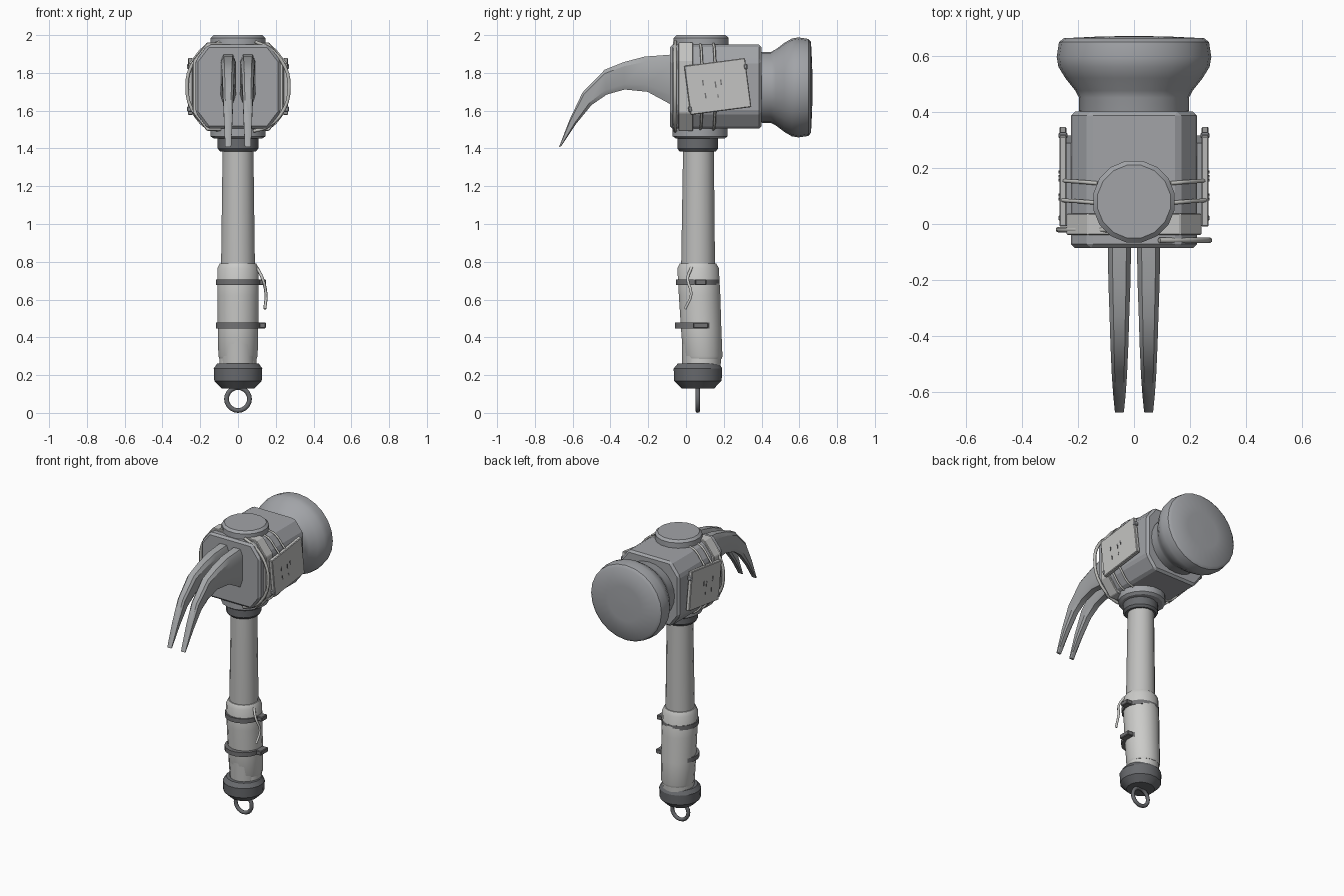
import bpy, bmesh, math
from mathutils import Matrix, Vector

if "Cube" in bpy.data.objects:
    bpy.data.objects.remove(bpy.data.objects["Cube"])


def mat(name, r, g, b):
    m = bpy.data.materials.new(name)
    m.diffuse_color = (r, g, b, 1)
    m.use_nodes = True
    m.node_tree.nodes["Principled BSDF"].inputs["Base Color"].default_value = m.diffuse_color
    return m


STEEL = mat("head steel", 0.36, 0.37, 0.39)
CLAW = mat("claw steel", 0.38, 0.39, 0.40)
DARK = mat("dark metal", 0.14, 0.145, 0.155)
BAND = mat("band grey", 0.17, 0.17, 0.175)
WOOD = mat("pale handle", 0.52, 0.52, 0.51)
WRAP = mat("grip wrap", 0.60, 0.60, 0.585)
PLATE = mat("patch plate", 0.55, 0.55, 0.54)
CORD = mat("cord", 0.50, 0.50, 0.48)


def finish(name, bm, m, bevel=0, smooth=None):
    bmesh.ops.recalc_face_normals(bm, faces=bm.faces[:])
    me = bpy.data.meshes.new(name)
    bm.to_mesh(me)
    bm.free()
    me.materials.append(m)
    ob = bpy.data.objects.new(name, me)
    bpy.context.collection.objects.link(ob)
    if bevel:
        mod = ob.modifiers.new("bevel", 'BEVEL')
        mod.width = bevel
        mod.segments = 1
        mod.limit_method = 'ANGLE'
    if smooth:
        bpy.ops.object.select_all(action='DESELECT')
        ob.select_set(True)
        bpy.context.view_layer.objects.active = ob
        bpy.ops.object.shade_smooth_by_angle(angle=math.radians(smooth))
    return ob


def skin(name, rings, m, bevel=0, smooth=None):
    """Join equal closed rings of points into a capped solid."""
    bm = bmesh.new()
    rs = [[bm.verts.new(p) for p in r] for r in rings]
    n = len(rs[0])
    for a, b in zip(rs, rs[1:]):
        for i in range(n):
            bm.faces.new((a[i], a[(i + 1) % n], b[(i + 1) % n], b[i]))
    bm.faces.new(rs[0])
    bm.faces.new(rs[-1])
    return finish(name, bm, m, bevel, smooth)


def lathe(name, prof, m, n=16, smooth=35):
    """Upright turned part from (radius, z, centre y) stations."""
    rings = [[(r * math.cos(t), cy + r * math.sin(t), z)
              for t in [2 * math.pi * (i + 0.5) / n for i in range(n)]] for r, z, cy in prof]
    return skin(name, rings, m, 0, smooth)


def box(name, loc, size, m, rot=0, bevel=0):
    bm = bmesh.new()
    bmesh.ops.create_cube(bm, size=1)
    bm.transform(Matrix.Translation(loc) @ Matrix.Rotation(rot, 4, 'X') @ Matrix.Diagonal((*size, 1)))
    return finish(name, bm, m, bevel)


def cord(name, pts, r, m=CORD):
    cu = bpy.data.curves.new(name, 'CURVE')
    cu.dimensions = '3D'
    cu.bevel_depth = r
    cu.bevel_resolution = 1
    cu.resolution_u = 3
    cu.use_fill_caps = True
    sp = cu.splines.new('BEZIER')
    sp.bezier_points.add(len(pts) - 1)
    for bp, p in zip(sp.bezier_points, pts):
        bp.co = p
        bp.handle_left_type = bp.handle_right_type = 'AUTO'
    cu.materials.append(m)
    ob = bpy.data.objects.new(name, cu)
    bpy.context.collection.objects.link(ob)
    return ob


ZC = 1.727  # head axis height


def octagon(hx, hz, cx, cz, y):
    q = [(hx, hz - cz), (hx - cx, hz)]
    pts = q + [(-x, z) for x, z in q[::-1]]
    pts += [(-x, -z) for x, z in pts]
    return [(x, y, ZC + z) for x, z in pts]


# Head block and the pale strap around its front
skin("head_block", [octagon(0.225, 0.222, 0.065, 0.085, y) for y in (-0.085, 0.40)], STEEL, 0.014)
skin("head_strap", [octagon(0.24, 0.234, 0.075, 0.095, y) for y in (-0.04, 0.038)], PLATE, 0.004)

# Striking face, turned about the y axis
face = [(0.18, 0.38), (0.192, 0.405), (0.192, 0.45), (0.205, 0.475), (0.24, 0.52), (0.264, 0.56),
        (0.27, 0.595), (0.262, 0.648), (0.245, 0.662), (0.12, 0.668), (0.01, 0.67)]
N = 24
skin("striking_face", [[(1.02 * r * math.cos(2 * math.pi * i / N), y,
                         ZC - 0.004 + 0.98 * r * math.sin(2 * math.pi * i / N))
                        for i in range(N)] for r, y in face], STEEL, 0, 40)

# Two curved claw prongs: (upper y, z), (lower y, z), half width
claw = [((-0.06, 1.898), (-0.06, 1.622), 0.042), ((-0.22, 1.886), (-0.204, 1.70), 0.039),
        ((-0.33, 1.857), (-0.325, 1.712), 0.035), ((-0.43, 1.817), (-0.42, 1.685), 0.032),
        ((-0.548, 1.696), (-0.50, 1.63), 0.027), ((-0.616, 1.553), (-0.582, 1.53), 0.022),
        ((-0.672, 1.408), (-0.662, 1.41), 0.016)]
for s in (-1, 1):
    rings = []
    for a, b, w in claw:
        a, b = Vector(a), Vector(b)
        rings.append([(s * 0.052 + w * k, *a.lerp(b, t)) for k, t in
                      ((-0.6, 0), (0.6, 0), (1, 0.15), (1, 0.8), (0.6, 1), (-0.6, 1), (-1, 0.8), (-1, 0.15))])
    skin("claw_prong", rings, CLAW, 0, 30)

# Top cap, lower flange and collar
lathe("top_cap", [(0.148, 1.93, 0.08), (0.148, 1.985, 0.08), (0.132, 2.0, 0.08)], STEEL, 16, 30)
lathe("lower_flange", [(0.13, 1.452, 0.075), (0.148, 1.464, 0.075), (0.148, 1.52, 0.075)], STEEL, 16, 30)
lathe("collar", [(0.098, 1.385, 0.062), (0.11, 1.40, 0.062), (0.11, 1.46, 0.062)], DARK, 16, 30)

# Handle, wrapped grip, pommel
lathe("handle", [(0.092, 0.24, 0.07), (0.091, 0.80, 0.064), (0.083, 1.40, 0.066)], WOOD)
lathe("grip_wrap", [(0.10, 0.285, 0.09), (0.106, 0.30, 0.089), (0.109, 0.45, 0.08), (0.112, 0.62, 0.072),
                    (0.112, 0.765, 0.064), (0.098, 0.792, 0.064)], WRAP)
lathe("grip_lip", [(0.10, 0.25, 0.085), (0.10, 0.29, 0.088)], WRAP)
lathe("pommel", [(0.088, 0.13, 0.063), (0.128, 0.17, 0.063), (0.131, 0.235, 0.063), (0.112, 0.262, 0.067)],
      DARK, 16, 25)

# Hanging ring
bpy.ops.mesh.primitive_torus_add(major_radius=0.061, minor_radius=0.0125, major_segments=20,
                                 minor_segments=8, location=(0, 0.062, 0.0735),
                                 rotation=(math.pi / 2, 0, 0))
ring = bpy.context.object
ring.name = "hanging_ring"
ring.data.materials.append(DARK)
bpy.ops.object.shade_smooth_by_angle(angle=math.radians(60))

# Grip bands with buckles and a loose strip
for z, cy in ((0.692, 0.062), (0.463, 0.058)):
    lathe("grip_band", [(0.118, z - 0.015, cy), (0.118, z + 0.015, cy)], BAND, 16, 35)
    box("band_buckle", (0.125, 0.078, z), (0.045, 0.08 if z < 0.6 else 0.06, 0.03), BAND, 0, 0.004)
cord("loose_strip", [(0.10, 0.03, 0.77), (0.13, 0.008, 0.71), (0.148, 0.028, 0.63), (0.142, -0.005, 0.55)], 0.008, WRAP)

# Tilted side plates with rivets, scratches and lacing, on both sides
TILT = math.radians(7.4)
for s in (-1, 1):
    mid = Vector((s * 0.253, 0.168, 1.728))
    turn = Matrix.Rotation(TILT, 3, 'X')
    box("side_plate", mid, (0.026, 0.325, 0.262), PLATE, TILT, 0.004)
    box("plate_backing", (s * 0.232, 0.168, 1.728), (0.03, 0.27, 0.21), STEEL, TILT)
    for y, z in ((0.16, 0.085), (-0.16, -0.10)):
        box("plate_rivet", mid + turn @ Vector((0, y, z)), (0.032, 0.02, 0.03), STEEL, TILT, 0.005)
    for y, z, h in ((-0.075, 0.03, 0.03), (-0.01, 0.01, 0.035), (0.02, 0.02, 0.03), (-0.07, -0.04, 0.03), (-0.005, -0.05, 0.016)):
        box("plate_scratch", mid + turn @ Vector((s * 0.0135, y, z)), (0.004, 0.007, h), BAND, TILT)
    for y in (0.075, 0.145):
        for e in (-1, 1):
            cord("lacing", [(s * 0.13, y, ZC + e * 0.226), (s * 0.175, y + 0.004, ZC + e * 0.212),
                            (s * 0.235, y + 0.008, ZC + e * 0.145), (s * 0.255, y + 0.01, ZC + e * 0.12)], 0.007)
    # Slack cord around the front of the head
    y = -0.058 if s > 0 else -0.02
    cord("slack_cord", [(s * 0.09, y, 1.965), (s * 0.17, y, 1.928), (s * 0.25, y, 1.83), (s * 0.27, y, 1.73),
                        (s * 0.245, y, 1.61), (s * 0.15, y, 1.512), (s * 0.08, y, 1.492)], 0.01)
